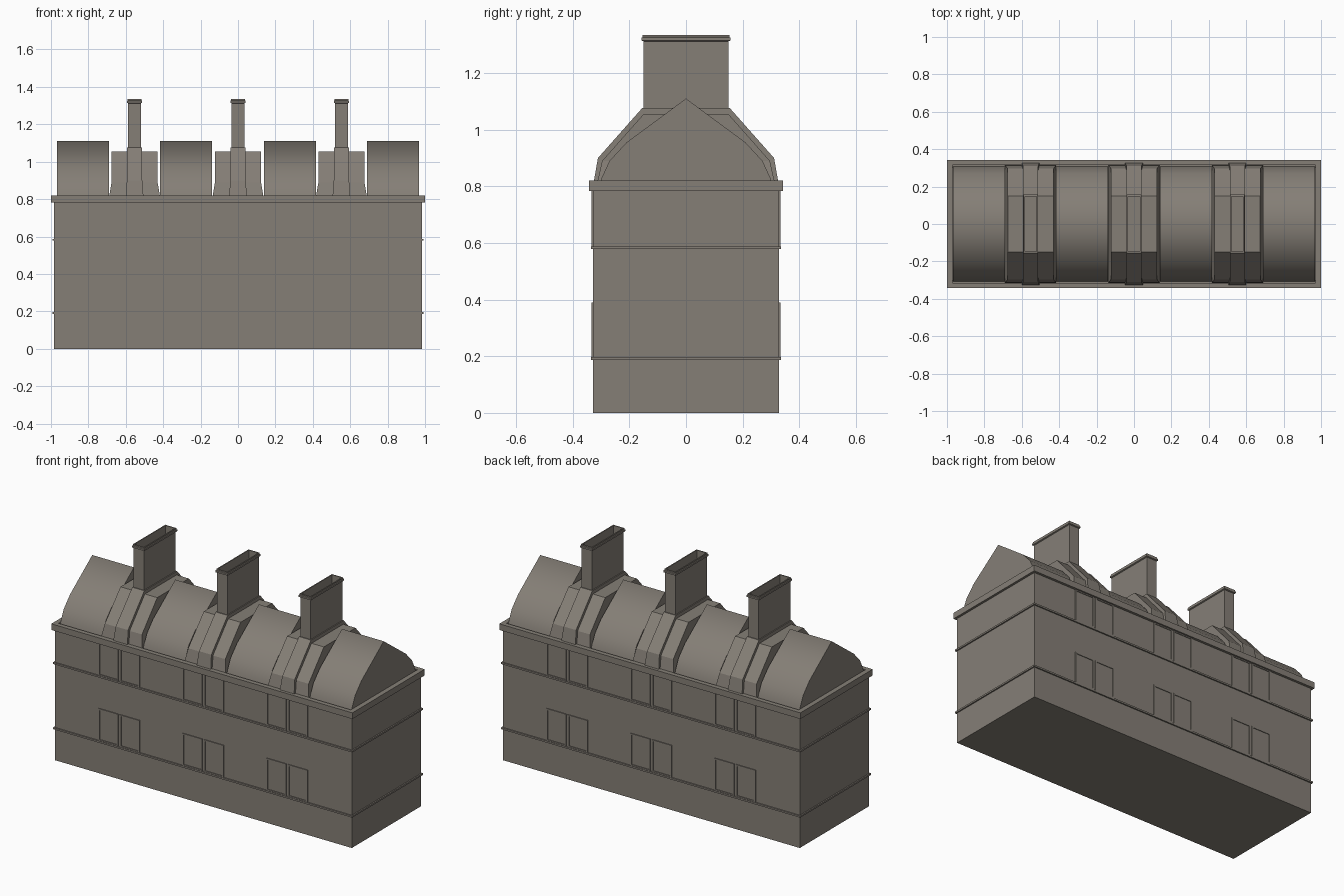
import bpy, bmesh

if "Cube" in bpy.data.objects:
    bpy.data.objects.remove(bpy.data.objects["Cube"])

mat = bpy.data.materials.new("warm_grey_stone")
mat.diffuse_color = (0.235, 0.212, 0.183, 1)
mat.use_nodes = True
mat.node_tree.nodes["Principled BSDF"].inputs["Base Color"].default_value = mat.diffuse_color


def finish(name, bm):
    bmesh.ops.recalc_face_normals(bm, faces=bm.faces)
    me = bpy.data.meshes.new(name)
    bm.to_mesh(me)
    bm.free()
    me.materials.append(mat)
    ob = bpy.data.objects.new(name, me)
    bpy.context.collection.objects.link(ob)
    return ob


def loft(bm, rings, cap=True):
    """Skin equal-length closed rings, optionally closing both ends."""
    vs = [[bm.verts.new(p) for p in r] for r in rings]
    n = len(vs[0])
    for a, b in zip(vs, vs[1:]):
        for i in range(n):
            bm.faces.new((a[i], a[(i + 1) % n], b[(i + 1) % n], b[i]))
    if cap:
        bm.faces.new(vs[0])
        bm.faces.new(vs[-1])
    return vs


def rect(cx, hx, hy, z):
    return [(cx - hx, -hy, z), (cx + hx, -hy, z), (cx + hx, hy, z), (cx - hx, hy, z)]


def tower(name, cx, levels, cap=True):
    """Stack of rectangles given as (half x, half y, z)."""
    bm = bmesh.new()
    loft(bm, [rect(cx, *lv) for lv in levels], cap)
    return finish(name, bm)


# Main block and string courses
tower("building_body", 0, [(0.985, 0.328, 0), (0.985, 0.328, 0.79)])
for i, z in enumerate((0.187, 0.578)):
    tower(f"string_course_{i}", 0, [(0.993, 0.336, z), (0.993, 0.336, z + 0.01)])

# Cornice with a raised rim around the roof deck
tower("cornice", 0, [(0.985, 0.328, 0.783), (0.999, 0.343, 0.783), (0.999, 0.343, 0.82),
                     (0.97, 0.315, 0.82), (0.97, 0.315, 0.788)])

# Curved roof sections between the chimneys
half = [(0.308, 0.785), (0.298, 0.83), (0.27, 0.89), (0.21, 0.955)]
profile = half + [(0, 1.11)] + [(-y, z) for y, z in reversed(half)]
for i, (x0, x1) in enumerate(((-0.967, -0.69), (-0.416, -0.139), (0.139, 0.416), (0.69, 0.967))):
    bm = bmesh.new()
    loft(bm, [[(x, y, z) for y, z in profile] for x in (x0, x1)])
    ob = finish(f"roof_section_{i}", bm)
    bpy.context.view_layer.objects.active = ob
    ob.select_set(True)
    bpy.ops.object.shade_smooth_by_angle(angle=1.4)
    ob.select_set(False)

# Chimneys: wide roof saddle, narrow rib, hollow stack with moulded cap
for i, cx in enumerate((-0.553, 0, 0.553)):
    tower(f"roof_saddle_{i}", cx, [(0.137, 0.316, 0.785), (0.135, 0.312, 0.82),
                                   (0.123, 0.296, 0.89), (0.122, 0.15, 1.055)])
    tower(f"chimney_rib_{i}", cx, [(0.048, 0.327, 0.785), (0.047, 0.325, 0.82),
                                   (0.041, 0.311, 0.90), (0.040, 0.155, 1.076)])
    tower(f"chimney_stack_{i}", cx, [
        (0.034, 0.15, 1.07), (0.034, 0.15, 1.312), (0.041, 0.157, 1.315),
        (0.041, 0.157, 1.325), (0.037, 0.153, 1.327), (0.037, 0.153, 1.334),
        (0.031, 0.147, 1.334), (0.031, 0.147, 1.08)])


# Paired window plates with a sunken pane, on front and back
def window(name, cx, side, z0, z1):
    hw, b = 0.066, 0.009
    bm = bmesh.new()

    def ring(inset, y):
        x0, x1 = cx - hw + inset, cx + hw - inset
        return [(x, side * y, z) for x, z in ((x0, z0 + inset), (x1, z0 + inset),
                                              (x1, z1 - inset), (x0, z1 - inset))]
    loft(bm, [ring(0, 0.326), ring(0, 0.333), ring(b, 0.333), ring(b, 0.329)])
    finish(name, bm)


for side, label in ((-1, "front"), (1, "back")):
    for row, (z0, z1) in enumerate(((0.196, 0.39), (0.587, 0.785))):
        for i, cx in enumerate((-0.557, 0, 0.557)):
            for dx in (-0.071, 0.071):
                window(f"{label}_window_{row}_{i}_{'a' if dx < 0 else 'b'}", cx + dx, side, z0, z1)
